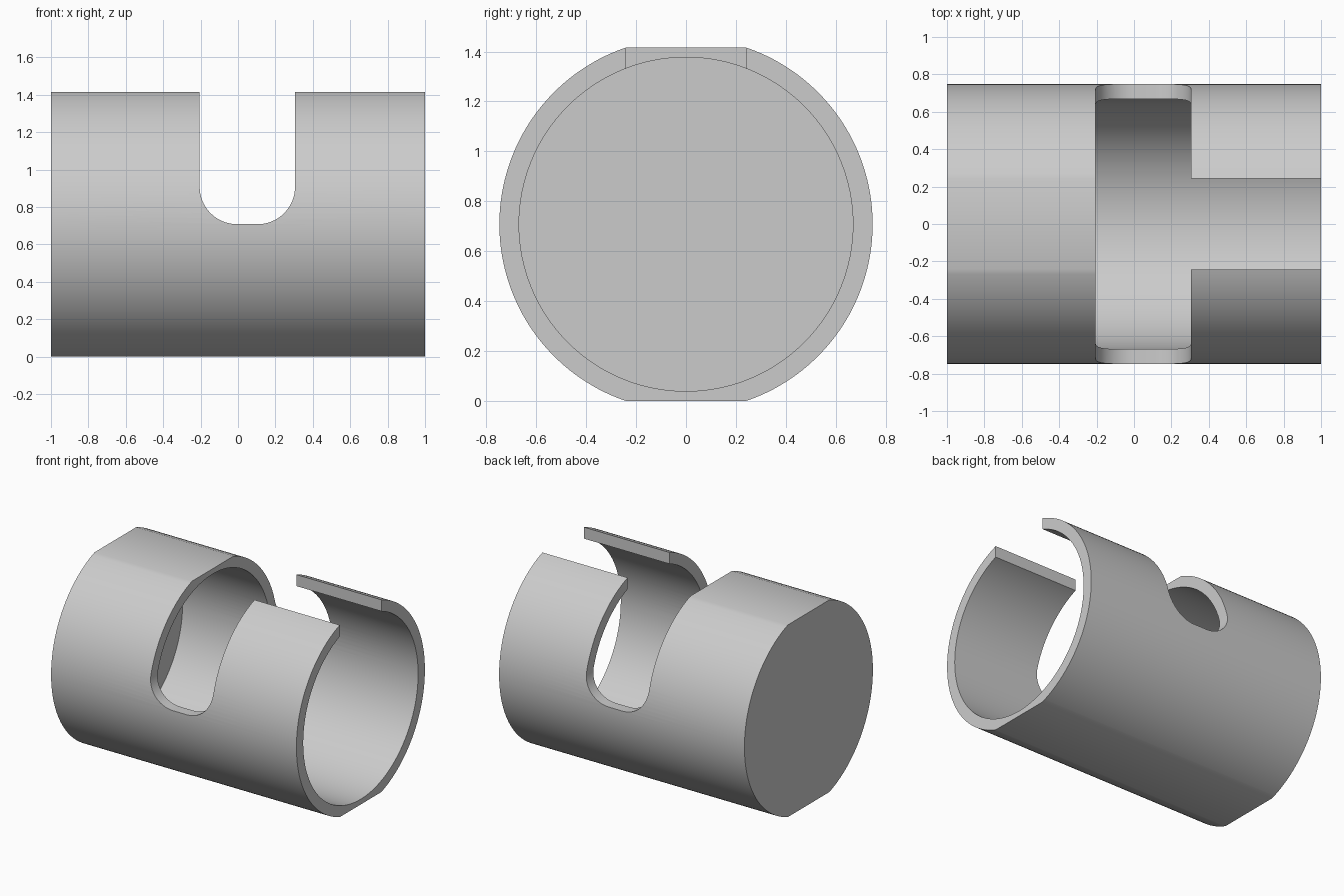
import bpy, bmesh
from math import sin, cos, pi, radians, asin, sqrt
from mathutils import Vector

if "Cube" in bpy.data.objects:
    bpy.data.objects.remove(bpy.data.objects["Cube"])

HEIGHT = 1.416
MID = HEIGHT / 2
OUTER, BORE = 0.748, 0.669
FLAT = sqrt(OUTER ** 2 - MID ** 2)
FLOOR_X = -0.92
SLOT_LEFT, SLOT_RIGHT, SLOT_RADIUS = -0.205, 0.305, 0.2

grey = bpy.data.materials.new("plain grey")
grey.use_nodes = True
colour = (0.6, 0.6, 0.6, 1)
grey.diffuse_color = colour
grey.node_tree.nodes["Principled BSDF"].inputs["Base Color"].default_value = colour


def arc(cx, cy, r, start, end, steps):
    angles = [start + (end - start) * i / steps for i in range(steps + 1)]
    return [(cx + r * cos(a), cy + r * sin(a)) for a in angles]


def prism(name, outline, place, direction):
    """Extrude a closed outline along a direction."""
    bm = bmesh.new()
    face = bm.faces.new([bm.verts.new(place(u, v)) for u, v in outline])
    grown = bmesh.ops.extrude_face_region(bm, geom=[face])
    verts = [g for g in grown["geom"] if isinstance(g, bmesh.types.BMVert)]
    bmesh.ops.translate(bm, verts=verts, vec=Vector(direction))
    bmesh.ops.recalc_face_normals(bm, faces=bm.faces)
    mesh = bpy.data.meshes.new(name)
    bm.to_mesh(mesh)
    bm.free()
    mesh.materials.append(grey)
    obj = bpy.data.objects.new(name, mesh)
    bpy.context.collection.objects.link(obj)
    return obj


# Round body with a flat along the top and the bottom
edge = asin(MID / OUTER)
outline = arc(0, MID, OUTER, -edge, edge, 64) + arc(0, MID, OUTER, pi - edge, pi + edge, 64)
body = prism("sleeve_body", outline, lambda y, z: (-1, y, z), (2, 0, 0))

# Blind bore, open at the right-hand end
bore = prism("bore_cutter", arc(0, MID, BORE, 0, 2 * pi, 128)[:-1],
             lambda y, z: (FLOOR_X, y, z), (3, 0, 0))

# Cross slot with a rounded bottom
low = MID + SLOT_RADIUS
slot = ([(SLOT_LEFT, 2)]
        + arc(SLOT_LEFT + SLOT_RADIUS, low, SLOT_RADIUS, pi, 1.5 * pi, 20)
        + arc(SLOT_RIGHT - SLOT_RADIUS, low, SLOT_RADIUS, 1.5 * pi, 2 * pi, 20)
        + [(SLOT_RIGHT, 2)])
cross = prism("cross_slot_cutter", slot, lambda x, z: (x, -1, z), (0, 2, 0))

# Lengthwise slot from the cross slot to the open end
w = FLAT + 0.002
gap = [(-w, MID + 0.2), (w, MID + 0.2), (w, 2), (-w, 2)]
long_slot = prism("long_slot_cutter", gap, lambda y, z: (0.1, y, z), (2, 0, 0))

bpy.ops.object.select_all(action="DESELECT")
bpy.context.view_layer.objects.active = body
body.select_set(True)
for cutter in (bore, cross, long_slot):
    cutter.hide_render = True
    mod = body.modifiers.new(cutter.name, "BOOLEAN")
    mod.operation = "DIFFERENCE"
    mod.solver = "EXACT"
    mod.object = cutter
    bpy.ops.object.modifier_apply(modifier=mod.name)
    bpy.data.objects.remove(cutter)

bpy.ops.object.shade_smooth_by_angle(angle=radians(30))
